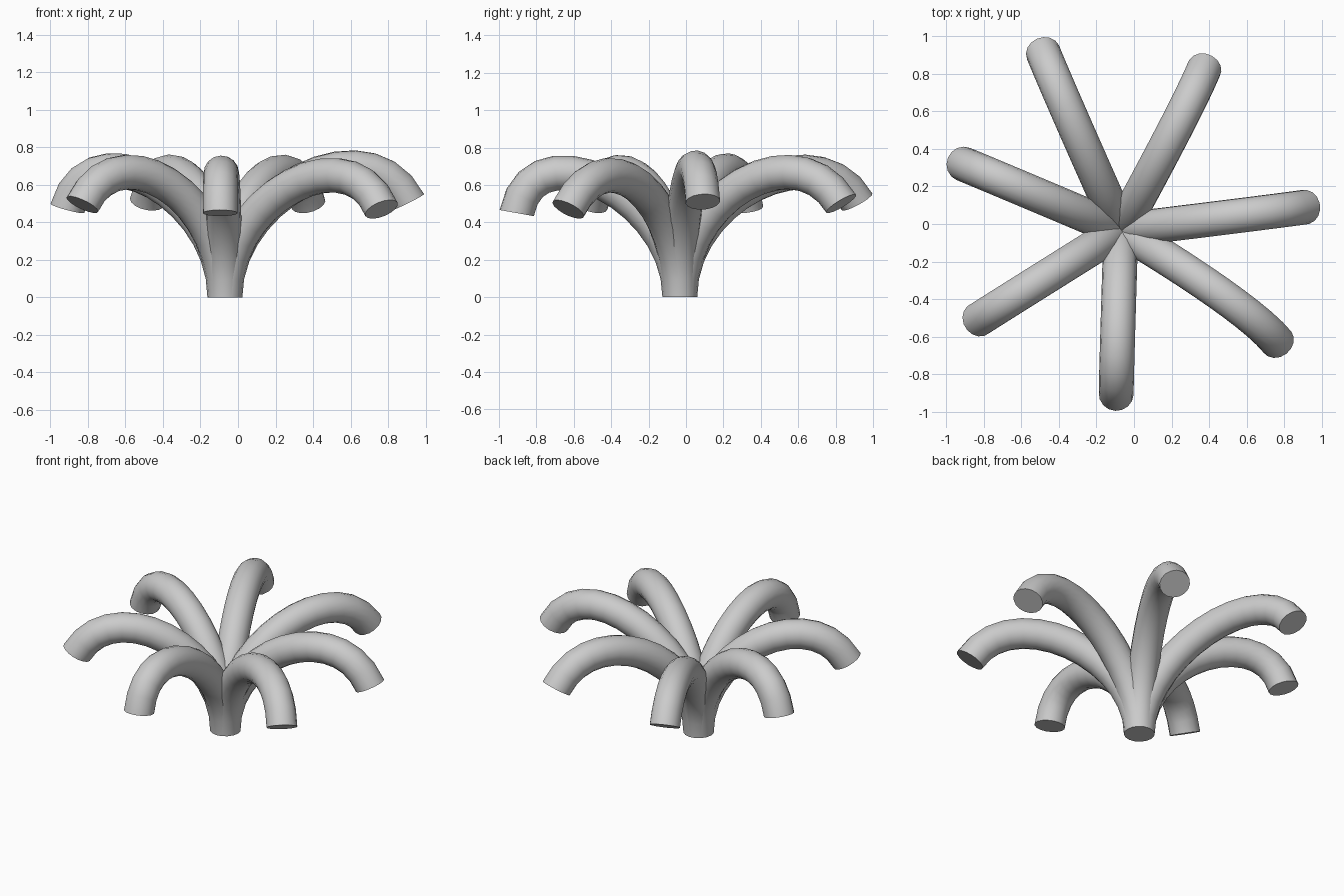
import bpy
from mathutils import Vector

if "Cube" in bpy.data.objects:
    bpy.data.objects.remove(bpy.data.objects["Cube"])

RADIUS = 0.093
BASE = Vector((-0.07, -0.033, 0))

grey = bpy.data.materials.new("plain grey")
grey.diffuse_color = (0.6, 0.6, 0.6, 1)
grey.use_nodes = True
grey.node_tree.nodes["Principled BSDF"].inputs["Base Color"].default_value = grey.diffuse_color


def arm(name, end, lean, top):
    """Round tube that rises from the shared base, arches and droops to its tip."""
    end = Vector(end)
    # handle height that makes the arch reach the wanted top
    k = (top - RADIUS - 0.131 - 0.2746 * end.z) / 0.4436 - end.z
    tip_handle = end + Vector((-lean[0] * k, -lean[1] * k, k))
    curve = bpy.data.curves.new(name, 'CURVE')
    curve.dimensions = '3D'
    curve.resolution_u = 14
    curve.bevel_depth = RADIUS
    curve.bevel_resolution = 6
    curve.use_fill_caps = True
    spline = curve.splines.new('BEZIER')
    spline.bezier_points.add(1)
    a, b = spline.bezier_points
    for p in (a, b):
        p.handle_left_type = p.handle_right_type = 'FREE'
    a.co = BASE
    a.handle_left = BASE - Vector((0, 0, 0.2))
    a.handle_right = BASE + Vector((0, 0, 0.55))
    b.co = end
    b.handle_left = tip_handle
    b.handle_right = end * 2 - tip_handle
    obj = bpy.data.objects.new(name, curve)
    bpy.context.collection.objects.link(obj)
    curve.materials.append(grey)
    # turn into a smooth mesh with crisp end caps
    bpy.ops.object.select_all(action='DESELECT')
    obj.select_set(True)
    bpy.context.view_layer.objects.active = obj
    bpy.ops.object.convert(target='MESH')
    bpy.ops.object.shade_smooth_by_angle()


# seven arms: tip centre, sideways lean of the tip, arch height
arm("back_left_arm", (-0.485, 0.915, 0.51), (-0.22, 0.55), 0.757)
arm("back_right_arm", (0.375, 0.83, 0.50), (0.25, 0.6), 0.757)
arm("right_arm", (0.91, 0.09, 0.51), (0.5, 0.07), 0.78)
arm("front_right_arm", (0.765, -0.63, 0.47), (0.4, -0.5), 0.742)
arm("front_arm", (-0.095, -0.905, 0.45), (0, -0.18), 0.757)
arm("front_left_arm", (-0.83, -0.51, 0.495), (-0.47, -0.3), 0.757)
arm("left_arm", (-0.91, 0.32, 0.475), (-0.27, 0.11), 0.767)
